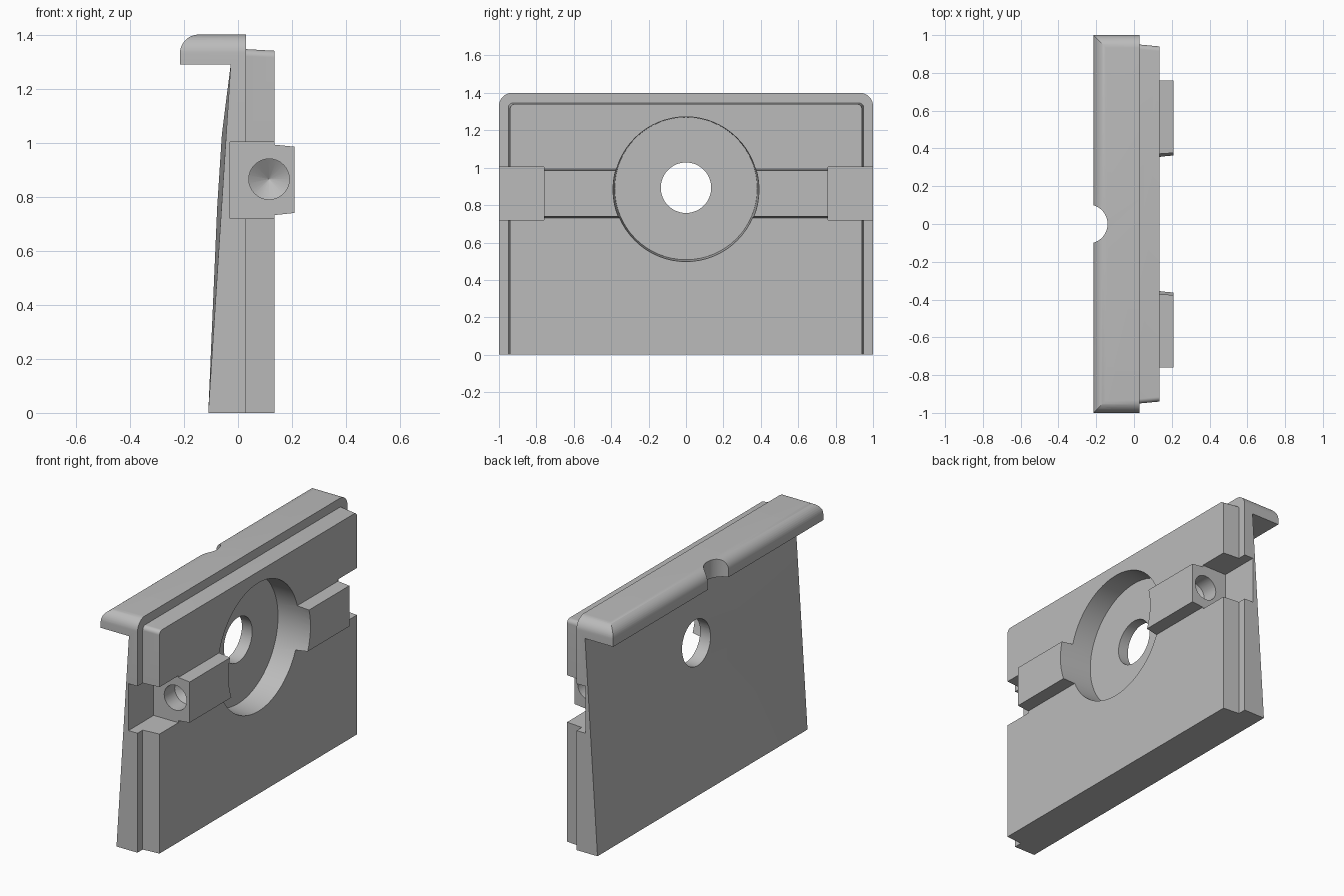
import bpy, bmesh, math

cube = bpy.data.objects.get("Cube")
if cube:
    bpy.data.objects.remove(cube, do_unlink=True)

grey = bpy.data.materials.new("plain grey")
grey.use_nodes = True
COLOUR = (0.5, 0.5, 0.5, 1)
grey.diffuse_color = COLOUR
grey.node_tree.nodes["Principled BSDF"].inputs["Base Color"].default_value = COLOUR


def loft(name, sections):
    """Closed solid joining matching rings of points, capped at both ends."""
    bm = bmesh.new()
    rings = [[bm.verts.new(p) for p in s] for s in sections]
    n = len(rings[0])
    for a, b in zip(rings, rings[1:]):
        for i in range(n):
            j = (i + 1) % n
            bm.faces.new((a[i], a[j], b[j], b[i]))
    bm.faces.new(rings[0])
    bm.faces.new(rings[-1][::-1])
    bmesh.ops.triangulate(bm, faces=[f for f in bm.faces if len(f.verts) == 4])
    bmesh.ops.recalc_face_normals(bm, faces=bm.faces)
    me = bpy.data.meshes.new(name)
    bm.to_mesh(me)
    bm.free()
    me.materials.append(grey)
    ob = bpy.data.objects.new(name, me)
    bpy.context.collection.objects.link(ob)
    return ob


def combine(target, other, operation):
    mod = target.modifiers.new(operation.lower(), 'BOOLEAN')
    mod.operation = operation
    mod.solver = 'EXACT'
    mod.object = other
    bpy.context.view_layer.objects.active = target
    bpy.ops.object.modifier_apply(modifier=mod.name)
    bpy.data.objects.remove(other, do_unlink=True)


def arc(cx, cy, r, start, end, steps):
    out = []
    for i in range(steps + 1):
        a = math.radians(start + (end - start) * i / steps)
        out.append((cx + r * math.cos(a), cy + r * math.sin(a)))
    return out


def circle(cx, cy, r, n):
    return arc(cx, cy, r, 0, 360, n)[:-1]


def arch(x, half, bottom, top, r):
    """Panel outline at depth x with rounded top corners."""
    pts = [(-half, bottom), (half, bottom)]
    pts += arc(half - r, top - r, r, 0, 90, 10)
    pts += arc(r - half, top - r, r, 90, 180, 10)
    return [(x, y, z) for y, z in pts]


def block(x, y0, y1, z0, z1):
    return [(x, y0, z0), (x, y1, z0), (x, y1, z1), (x, y0, z1)]


# Backing plate: sloped back that bulges around the centre, with a top lip
def plate_section(y, bulge):
    pts = [(-0.11, 0), (0.03, 0), (0.03, 1.4)]
    pts += arc(-0.145, 1.33, 0.07, 90, 180, 10)
    pts += [(-0.215, 1.29), (-0.027, 1.29)]
    for z in (1.03, 0.76):
        pts.append((-0.11 + 0.083 * z / 1.29 - bulge, z))
    return [(x, y, z) for x, z in pts]


body = loft("cover_plate", [plate_section(y, b) for y, b in
                            ((-1, 0), (-0.13, 0.016), (0.13, 0.016), (1, 0))])
combine(body, loft("corner_rounding", [arch(-1, 1, -0.5, 1.4, 0.07),
                                       arch(1, 1, -0.5, 1.4, 0.07)]), 'INTERSECT')

# Drafted front panel
combine(body, loft("front_panel", [arch(x, h, 0, t, 0.025) for x, h, t in
                                   ((0.01, 0.95, 1.347), (0.03, 0.95, 1.346),
                                    (0.135, 0.94, 1.34))]), 'UNION')

# Raised side bars
for s in (-1, 1):
    combine(body, loft("side_bar", [block(0.06, s * 0.2, s * 0.76, 0.724, 1.0),
                                    block(0.21, s * 0.2, s * 0.76, 0.74, 0.985)]), 'UNION')

# Round recess and through hole
combine(body, loft("recess", [[(x, y, z) for y, z in circle(0, c, r, 64)]
                              for x, c, r in ((0.0, 0.889, 0.381), (0.135, 0.885, 0.387),
                                              (0.4, 0.877, 0.399))]), 'DIFFERENCE')
combine(body, loft("through_hole", [[(x, y, z) for y, z in circle(0, 0.893, 0.135, 48)]
                                    for x in (-0.5, 0.3)]), 'DIFFERENCE')

# Side notches and blind holes with conical ends
for s in (-1, 1):
    combine(body, loft("side_notch", [block(x, s * 0.76, s * 1.2, 0.72, 1.003)
                                      for x in (-0.03, 0.5)]), 'DIFFERENCE')
    combine(body, loft("blind_hole", [[(x, s * y, z) for x, z in circle(0.115, 0.865, r, 32)]
                                      for y, r in ((0.8, 0.075), (0.66, 0.075),
                                                   (0.61, 0.001))]), 'DIFFERENCE')

# Rounded notch in the lip
combine(body, loft("lip_notch", [[(x, y, z) for x, y in circle(-0.244, 0, 0.104, 40)]
                                 for z in (1.2, 1.5)]), 'DIFFERENCE')

bpy.ops.object.select_all(action='DESELECT')
body.select_set(True)
bpy.context.view_layer.objects.active = body
bpy.ops.object.shade_smooth_by_angle(angle=math.radians(20))
